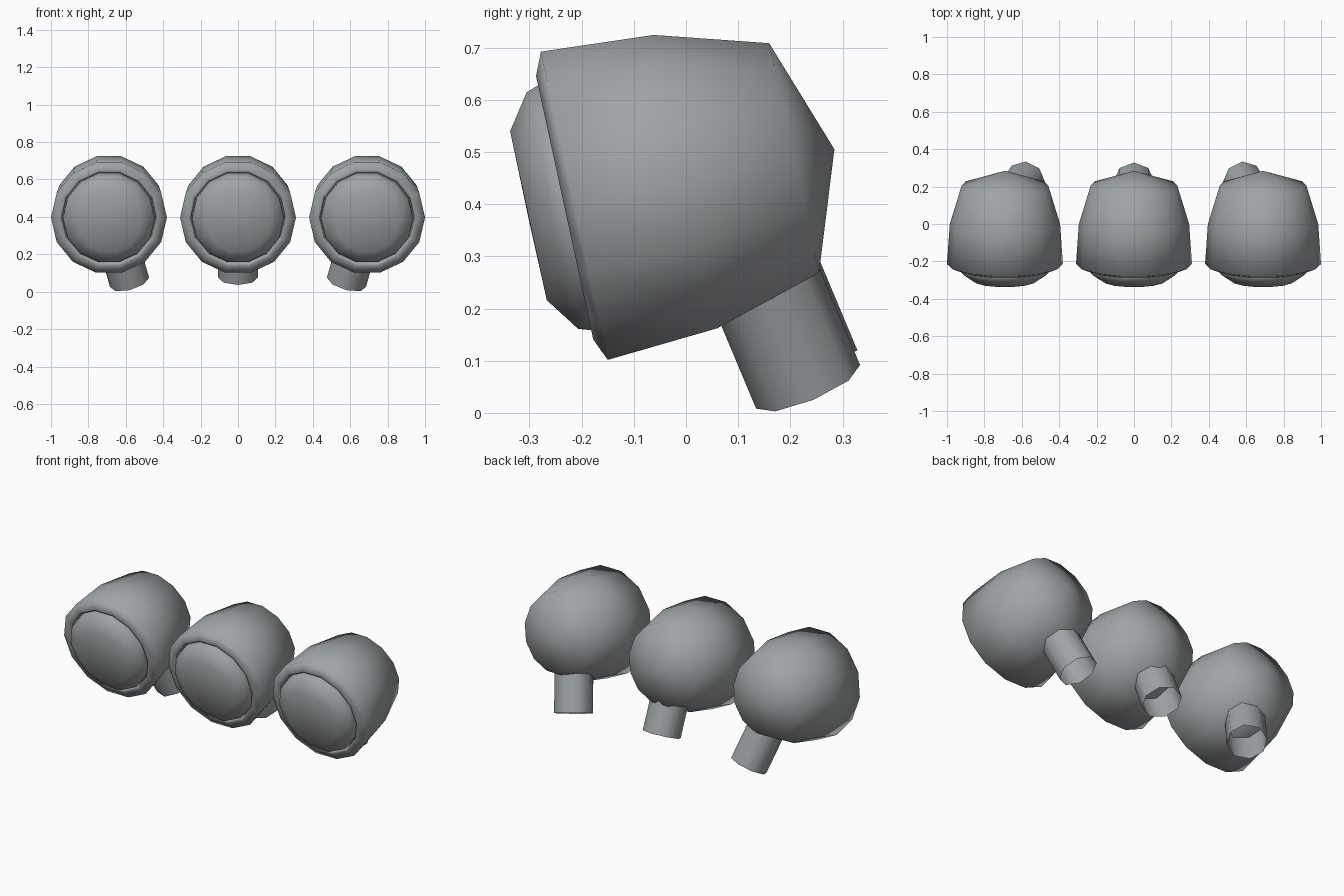
import bpy, bmesh, math
from mathutils import Vector

if "Cube" in bpy.data.objects:
    bpy.data.objects.remove(bpy.data.objects["Cube"])

grey = bpy.data.materials.new("grey_metal")
grey.diffuse_color = (0.34, 0.37, 0.38, 1)
grey.use_nodes = True
grey.node_tree.nodes["Principled BSDF"].inputs["Base Color"].default_value = grey.diffuse_color


def lathe(name, origin, axis, profile, sides, smooth):
    """Spin (distance along axis, radius) points; radius 0 closes to a point."""
    o, a = Vector(origin), Vector(axis).normalized()
    u = Vector((1, 0, 0))
    u = (u - a * u.dot(a)).normalized()
    v = a.cross(u)
    bm = bmesh.new()
    rings = []
    for s, r in profile:
        if r == 0:
            rings.append([bm.verts.new(o + a * s)] * sides)
        else:
            rings.append([bm.verts.new(o + a * s + r * (
                u * math.cos(2 * math.pi * i / sides) + v * math.sin(2 * math.pi * i / sides)))
                for i in range(sides)])
    for p, q in zip(rings, rings[1:]):
        for i in range(sides):
            j = (i + 1) % sides
            bm.faces.new(dict.fromkeys((p[i], p[j], q[j], q[i])))
    bmesh.ops.recalc_face_normals(bm, faces=bm.faces)
    me = bpy.data.meshes.new(name)
    bm.to_mesh(me)
    bm.free()
    me.shade_smooth()
    me.set_sharp_from_angle(angle=math.radians(smooth))
    me.materials.append(grey)
    ob = bpy.data.objects.new(name, me)
    bpy.context.collection.objects.link(ob)
    return ob


AXIS = (0, 0.977, 0.212)          # lamp axis, front tilted down
HOUSING = [(0.015, 0), (0.015, 0.25), (-0.016, 0.254), (-0.019, 0.265), (0, 0.31),
           (0.218, 0.295), (0.431, 0.231), (0.51, 0)]
LENS = [(0.02, 0.246), (-0.02, 0.246), (-0.043, 0.238), (-0.09, 0.17), (-0.091, 0)]

for side, label in ((-1, "left"), (0, "middle"), (1, "right")):
    x = 0.69 * side
    centre = (x, -0.214, 0.397)
    # round housing with rim, and the raised front lens
    lathe(label + "_lamp_housing", centre, AXIS, HOUSING, 14, 75)
    lathe(label + "_lamp_lens", centre, AXIS, LENS, 14, 60)
    # open mounting tube; the outer ones lean toward the middle
    if side:
        end, direction = (x - 0.11 * side, 0.234, 0.05), (-0.25 * side, 0.375, -0.893)
    else:
        end, direction = (0, 0.229, 0.078), (0, 0.387, -0.922)
    lathe(label + "_mounting_tube", end, direction, [(-0.27, 0.108), (0, 0.108)], 8, 60)
